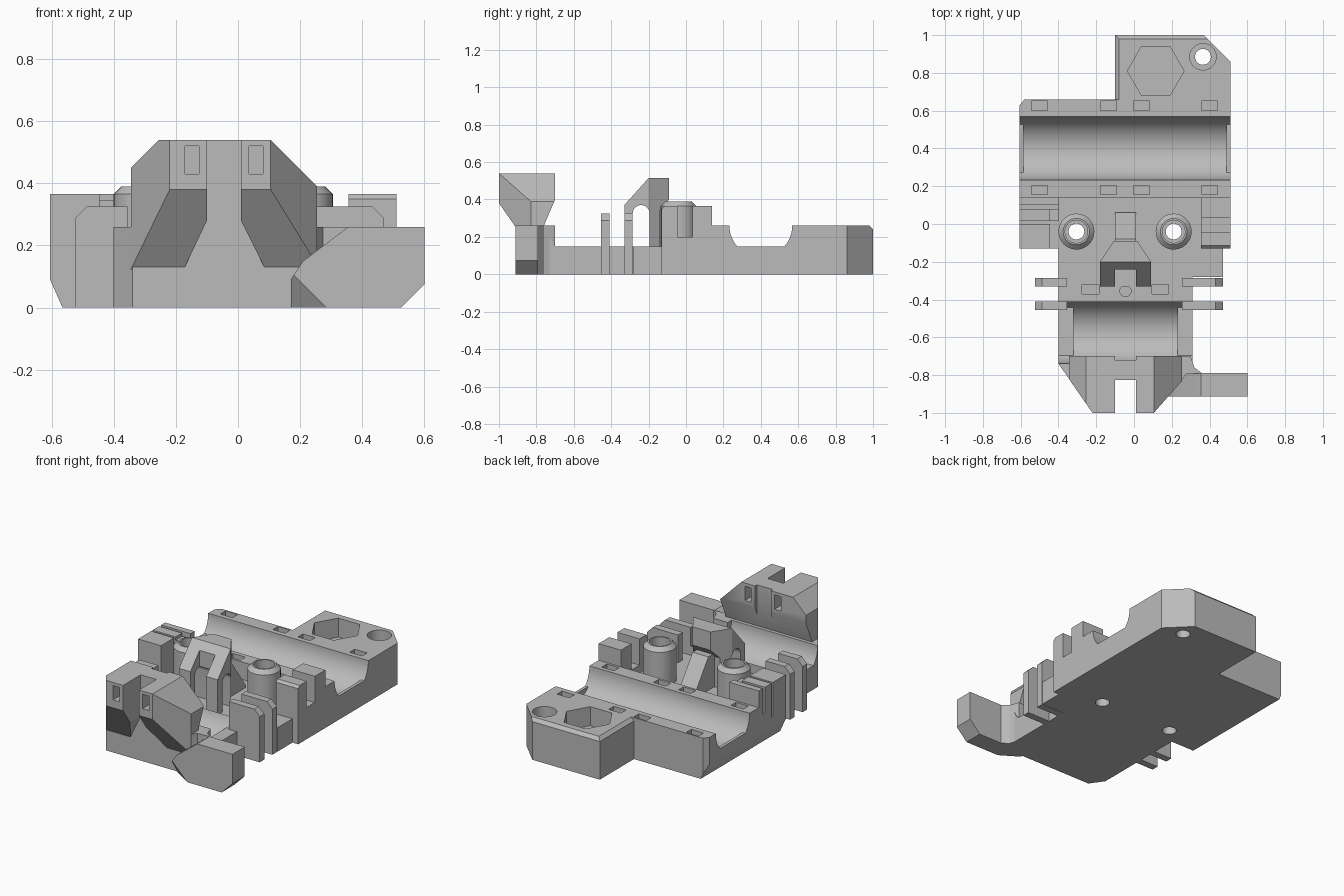
import bpy, bmesh, math
from mathutils import Vector

if "Cube" in bpy.data.objects:
    bpy.data.objects.remove(bpy.data.objects["Cube"])

grey = bpy.data.materials.new("light grey plastic")
grey.use_nodes = True
GREY = (0.5, 0.5, 0.5, 1)
grey.diffuse_color = GREY
grey.node_tree.nodes["Principled BSDF"].inputs["Base Color"].default_value = GREY
parts = []


def prism(name, outline, axis, start, end, clips=()):
    """Extrude a 2D outline along an axis, then trim it by (point, normal) planes."""
    place = {"x": lambda p, t: (t, p[0], p[1]),
             "y": lambda p, t: (p[0], t, p[1]),
             "z": lambda p, t: (p[0], p[1], t)}[axis]
    bm = bmesh.new()
    near = [bm.verts.new(place(p, start)) for p in outline]
    far = [bm.verts.new(place(p, end)) for p in outline]
    bm.faces.new(near)
    bm.faces.new(far)
    for i in range(len(near)):
        j = (i + 1) % len(near)
        bm.faces.new((near[i], near[j], far[j], far[i]))
    for point, normal in clips:
        geom = bm.verts[:] + bm.edges[:] + bm.faces[:]
        bmesh.ops.bisect_plane(bm, geom=geom, plane_co=point,
                               plane_no=Vector(normal).normalized(), clear_outer=True)
        open_edges = [e for e in bm.edges if e.is_boundary]
        bmesh.ops.holes_fill(bm, edges=open_edges, sides=0)
    bmesh.ops.recalc_face_normals(bm, faces=bm.faces[:])
    mesh = bpy.data.meshes.new(name)
    bm.to_mesh(mesh)
    bm.free()
    mesh.materials.append(grey)
    obj = bpy.data.objects.new(name, mesh)
    bpy.context.collection.objects.link(obj)
    parts.append(obj)
    return obj


def box(name, x, y, z, clips=()):
    corners = [(x[0], y[0]), (x[1], y[0]), (x[1], y[1]), (x[0], y[1])]
    return prism(name, corners, "z", z[0], z[1], clips)


def circle(cx, cy, r, n=40):
    return [(cx + r * math.cos(math.tau * i / n), cy + r * math.sin(math.tau * i / n))
            for i in range(n)]


def cut(target, *cutters):
    """Subtract each cutter from the target and delete it."""
    for cutter in cutters:
        parts.remove(cutter)
        mod = target.modifiers.new("cut", "BOOLEAN")
        mod.operation, mod.solver, mod.object = "DIFFERENCE", "EXACT", cutter
        bpy.context.view_layer.update()
        graph = bpy.context.evaluated_depsgraph_get()
        mesh = bpy.data.meshes.new_from_object(target.evaluated_get(graph))
        target.modifiers.clear()
        target.data = mesh
        bpy.data.objects.remove(cutter)


def bearing_cradle(target, y, inner, outer):
    """Round seat for a bearing, with a shallower lip at both ends."""
    r, top, lip = 0.168, 0.26, 0.15
    cut(target, prism("seat", circle(y, top, r, 64), "x", *inner),
        prism("lip", circle(y, top, r, 64), "x", *outer,
              clips=[((0, 0, lip), (0, 0, -1))]))


TOP, DECK, POST = 0.26, 0.15, 0.365

# Rear bearing block with strap slots
rear = prism("rear_bearing_block", [(-0.605, 0.14), (0.51, 0.14), (0.51, 0.66),
             (-0.58, 0.66), (-0.605, 0.63)], "z", 0, TOP,
             [((-0.565, 0, 0), (-0.09, 0, -0.04))])
bearing_cradle(rear, 0.4, (-0.585, 0.49), (-0.7, 0.6))
for x in (-0.5, -0.135, 0.04, 0.4):
    for y in (0.18, 0.625):
        cut(rear, box("slot", (x - 0.043, x + 0.043), (y - 0.025, y + 0.025), (0.12, 0.3)))

# Rear tab with hexagonal pocket and screw hole
tab = prism("rear_tab", [(-0.1, 0.65), (0.51, 0.65), (0.51, 0.86), (0.37, 1), (-0.1, 1)],
            "z", 0, TOP, [((0, 0.98, TOP), (0, 1, 1)), ((-0.08, 0, TOP), (-1, 0, 1))])
cut(tab, prism("hex", circle(0.115, 0.81, 0.15, 6), "z", 0.14, 0.4),
    prism("hole", circle(0.365, 0.885, 0.042), "z", -0.1, 0.4),
    prism("counterbore", circle(0.365, 0.885, 0.07), "z", 0.18, 0.4))

# Low deck that carries the bosses
BOSS_X, BOSS_Y = (-0.305, 0.21), -0.04
deck = prism("deck", [(-0.605, 0.14), (-0.605, -0.13), (-0.4, -0.13), (-0.4, -0.41),
             (0.31, -0.41), (0.31, -0.28), (0.47, -0.28), (0.47, -0.13),
             (0.51, -0.13), (0.51, 0.14)], "z", 0, DECK)
cut(deck, prism("bevel", [(-0.565, 0), (-0.605, 0.09), (-0.7, 0.09), (-0.7, -0.1),
                          (-0.565, -0.1)], "y", -0.2, 0.2))
for x in BOSS_X:
    cut(deck, prism("hole", circle(x, BOSS_Y, 0.042), "z", -0.1, 0.3))
for x in (-0.23, 0.138):
    cut(deck, box("slot", (x - 0.044, x + 0.044), (-0.37, -0.32), (0.05, 0.3)))
cut(deck, prism("screw_hole", circle(-0.045, -0.355, 0.03, 24), "z", 0.03, 0.3))

# Hollow screw bosses with tapered rims
for side, x in zip(("right", "left"), BOSS_X):
    boss = prism(side + "_boss", circle(x, BOSS_Y, 0.095), "z", 0.14, 0.39)
    bm = bmesh.new()
    bm.from_mesh(boss.data)
    rim = [e for e in bm.edges if all(v.co.z > 0.38 for v in e.verts)]
    bmesh.ops.bevel(bm, geom=rim, offset=0.025, segments=1, affect="EDGES")
    bm.to_mesh(boss.data)
    bm.free()
    cut(boss, prism("hole", circle(x, BOSS_Y, 0.042), "z", 0, 0.6),
        prism("counterbore", circle(x, BOSS_Y, 0.06), "z", 0.2, 0.6))

# Side posts
post = box("right_rear_post", (-0.605, -0.4), (0.015, 0.14), (0.1, POST))
cut(post, box("slot", (-0.7, -0.3), (0.08, 0.1), (0.2, 0.5)),
    box("notch", (-0.445, -0.3), (-0.1, 0.08), (0.345, 0.5)))
box("right_front_post", (-0.605, -0.445), (-0.13, 0), (0.1, POST))
box("left_rear_post", (0.355, 0.51), (0.035, 0.14), (0.1, POST))
box("left_front_post", (0.355, 0.51), (-0.13, -0.045), (0.1, POST),
    [((0, -0.115, POST), (0, -1, 1))])
box("left_post_web", (0.355, 0.51), (-0.05, 0.04), (0.1, 0.2))

# Thin upright fins in two rows
for row, y in (("front", (-0.455, -0.41)), ("rear", (-0.33, -0.285))):
    box(row + "_right_fin", (-0.525, -0.355), y, (0, 0.325),
        [((-0.487, 0, 0.325), (-1, 0, 1))])
    box(row + "_left_fin", (0.255, 0.47), y, (0, 0.325), [((0.432, 0, 0.325), (1, 0, 1))])

# Central latch hood, arched through from the side and slotted at the front
latch = prism("latch_hood", [(-0.33, 0.13), (-0.33, 0.37), (-0.2, 0.515), (-0.09, 0.515),
              (-0.09, 0.4), (-0.14, 0.34), (-0.14, 0.13)], "x", -0.18, 0.09,
              [((-0.18, -0.2, 0), (-0.12, 0.08, 0)), ((0.09, -0.2, 0), (0.12, 0.08, 0))])
cut(latch, prism("arch", circle(-0.24, 0.325, 0.045), "x", -0.4, 0.4),
    box("arch_leg", (-0.4, 0.4), (-0.285, -0.195), (DECK, 0.325)),
    box("front_slot", (-0.1, 0.01), (-0.4, -0.24), (DECK, 0.6)))
prism("latch_ramp", [(0.06, 0.13), (0.06, 0.17), (-0.08, 0.36), (-0.15, 0.36),
                     (-0.15, 0.13)], "x", -0.1, 0.01)

# Front bearing block
front = prism("front_bearing_block", [(-0.4, -0.74), (-0.34, -0.825), (0.255, -0.825),
              (0.31, -0.74), (0.31, -0.41), (-0.4, -0.41)], "z", 0, TOP)
bearing_cradle(front, -0.57, (-0.32, 0.23), (-0.6, 0.6))

# Overhanging front tower
tower = prism("front_tower", [(-0.345, -0.7), (-0.345, -0.82), (-0.22, -1), (0.105, -1),
              (0.255, -0.83), (0.255, -0.7)], "z", 0.08, 0.54,
              [((0, -1, 0.38), (0, -1, -0.7)), ((0, -0.7, 0.4), (0, 0.14, -0.06)),
               ((-0.255, 0, 0.54), (-1, 0, 1)), ((0.105, 0, 0.54), (1, 0, 1))])
cut(tower, prism("slot", [(-0.1, 0.7), (-0.1, 0.28), (-0.19, 0.09), (-0.19, 0),
                          (0.11, 0), (0.11, 0.08), (0.01, 0.28), (0.01, 0.7)],
                 "y", -1.1, -0.825),
    box("rear_notch", (-0.1, 0.01), (-0.72, -0.6), (TOP, 0.6)))
for x in (-0.148, 0.058):
    for y in ((-1.1, -0.92), (-0.78, -0.6)):
        cut(tower, box("window", (x - 0.022, x + 0.022), y, (0.43, 0.52)))

# Side arm beside the tower
prism("side_arm", [(0.17, 0), (0.525, 0), (0.6, 0.075), (0.6, TOP), (0.355, TOP),
                   (0.21, 0.15), (0.17, 0.09)], "y", -0.912, -0.79,
      [((0.285, -0.912, 0), (-0.07, -0.11, -0.07))])
prism("arm_gusset", [(0.2, -0.8), (0.36, -0.79), (0.32, -0.76), (0.3, -0.7), (0.2, -0.7)],
      "z", 0, TOP)

# Smooth round surfaces, keep hard edges
bpy.ops.object.select_all(action="DESELECT")
for obj in parts:
    obj.select_set(True)
bpy.context.view_layer.objects.active = parts[0]
bpy.ops.object.shade_smooth_by_angle(angle=math.radians(25))
